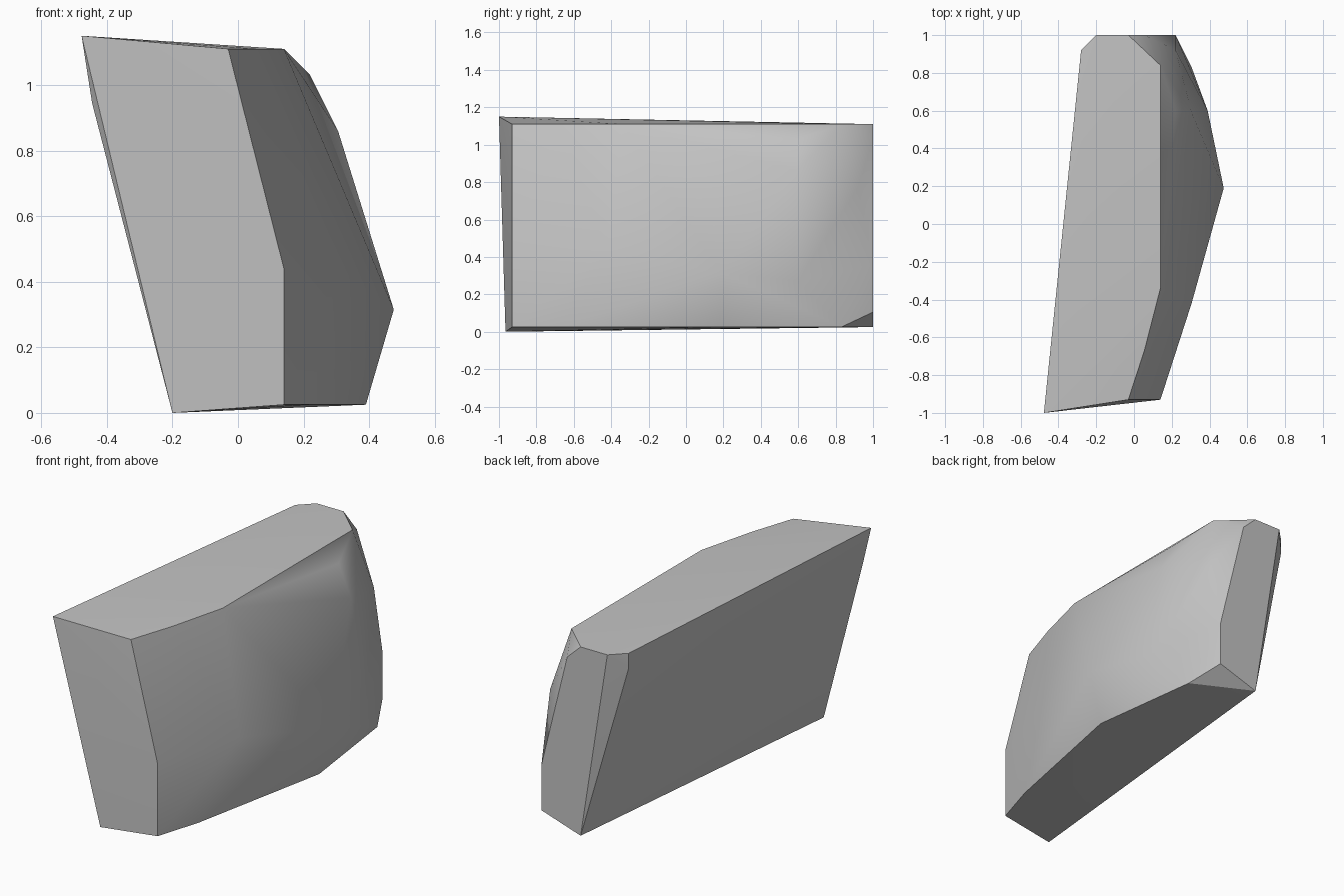
import bpy
import bmesh
import math

# Remove the default object only
default_cube = bpy.data.objects.get("Cube")
if default_cube:
    bpy.data.objects.remove(default_cube, do_unlink=True)


def make_material(name, colour):
    material = bpy.data.materials.new(name)
    material.use_nodes = True
    material.diffuse_color = colour
    shader = next(n for n in material.node_tree.nodes if n.type == 'BSDF_PRINCIPLED')
    shader.inputs["Base Color"].default_value = colour
    return material


def outline_at_height(outline, height):
    """Place an (x, y) outline on a horizontal level."""
    return [(x, y, height) for x, y in outline]


def outline_at_depth(outline, depth):
    """Place an (x, z) outline on an upright plane facing front or back."""
    return [(x, depth, z) for x, z in outline]


def hull_object(name, points, material, smooth_angle):
    """Wrap a convex solid around the guide points."""
    bm = bmesh.new()
    for point in points:
        bm.verts.new(point)
    hull = bmesh.ops.convex_hull(bm, input=bm.verts[:], use_existing_faces=False)
    # Points that ended up inside the solid are not needed
    loose = [v for v in bm.verts if not v.link_faces]
    bmesh.ops.delete(bm, geom=loose, context='VERTS')
    bmesh.ops.recalc_face_normals(bm, faces=bm.faces[:])
    mesh = bpy.data.meshes.new(name)
    bm.to_mesh(mesh)
    bm.free()
    mesh.materials.append(material)
    obj = bpy.data.objects.new(name, mesh)
    bpy.context.scene.collection.objects.link(obj)
    bpy.ops.object.select_all(action='DESELECT')
    obj.select_set(True)
    bpy.context.view_layer.objects.active = obj
    bpy.ops.object.shade_smooth_by_angle(angle=math.radians(smooth_angle))
    return obj


# Flat top with a clipped back corner
top_outline = [(-.03, -.93), (.055, -.67), (.14, -.34), (.14, .84),
               (-.03, 1), (-.2, 1), (-.28, .92)]

# Flat underside, curving out to the right
bottom_outline = [(.14, -.93), (.22, -.67), (.39, .18), (.305, .83), (-.03, 1)]

# Narrow back facet
back_outline = [(.22, .105), (.22, .36), (.055, 1.03)]

# Front edge corners, leaning to the left at the top
front_edge = [(-.477, -1, 1.15), (-.445, -.97, .945),
              (-.2, -.965, 0), (.14, -.93, .44)]

# Bulging right side and the small bevel at the back left
bulge = [(.475, .19, .315), (.305, -.42, .44), (.39, .6, .27),
         (.305, .59, .86), (.22, .6, 1.03), (.22, .92, .77)]
left_bevel = [(-.28, .92, 1.025)]

stone_grey = make_material("stone_grey", (.55, .55, .55, 1))
points = (outline_at_height(top_outline, 1.11)
          + outline_at_height(bottom_outline, .025)
          + outline_at_depth(back_outline, 1)
          + front_edge + bulge + left_bevel)
hull_object("stone_chunk", points, stone_grey, 30)
